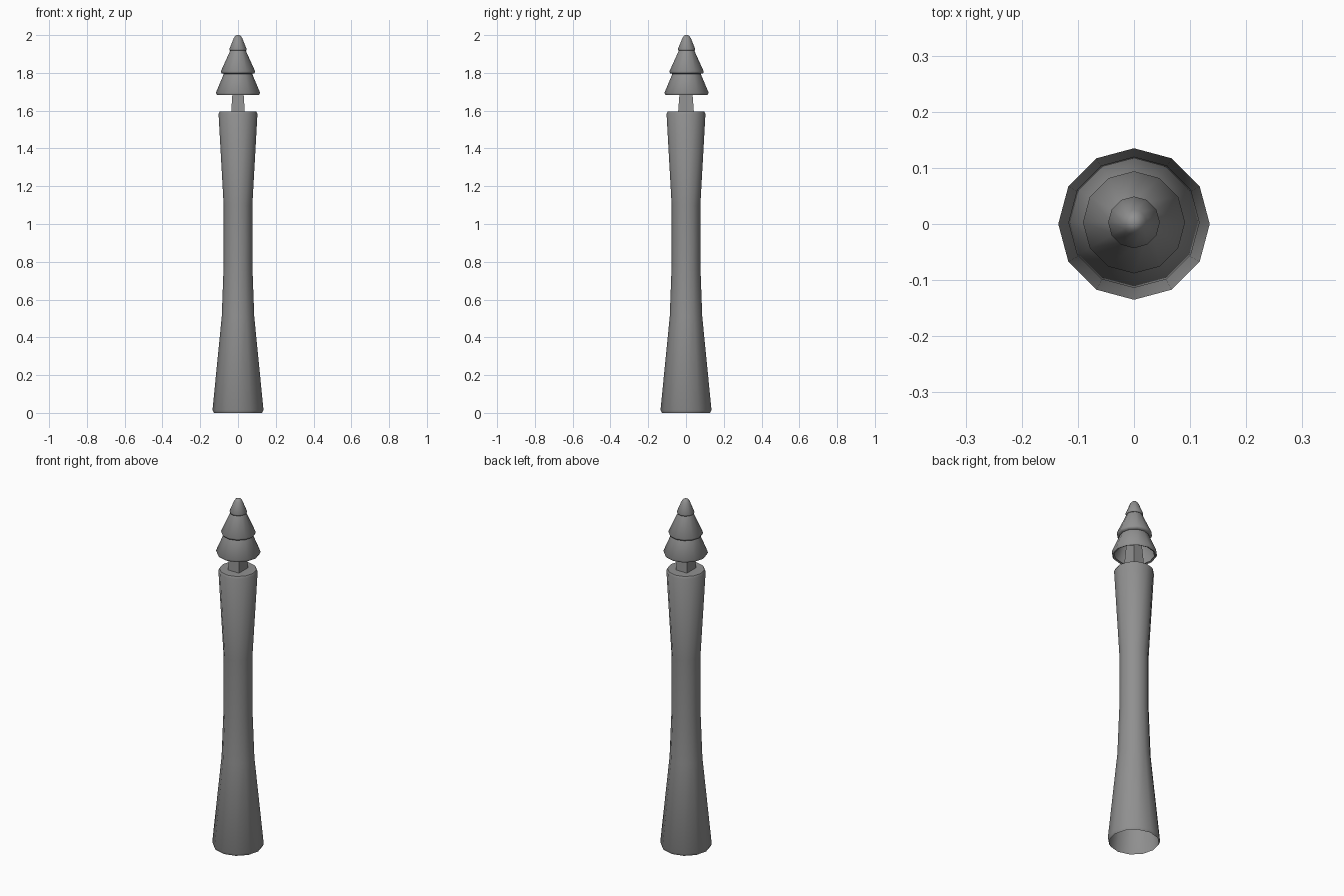
import bpy, bmesh, math

if "Cube" in bpy.data.objects:
    bpy.data.objects.remove(bpy.data.objects["Cube"])

# Dark grey finish shared by every part
iron = bpy.data.materials.new("dark_grey")
iron.diffuse_color = (0.28, 0.28, 0.28, 1)
iron.use_nodes = True
iron.node_tree.nodes["Principled BSDF"].inputs["Base Color"].default_value = iron.diffuse_color


def lathe(name, profile, sides, turn=0.0, y=0.0, sharp=35, stretch=(1, 1)):
    """Spin (radius, height) points into a smooth-shaded part, closed on top."""
    bm = bmesh.new()
    rings = []
    for r, z in profile:
        angles = [turn + math.tau * i / sides for i in range(sides)]
        rings.append([bm.verts.new((stretch[0] * r * math.cos(a),
                                    y + stretch[1] * r * math.sin(a), z))
                      for a in angles])
    for low, high in zip(rings, rings[1:]):
        for i in range(sides):
            j = (i + 1) % sides
            bm.faces.new((low[i], low[j], high[j], high[i]))
    bm.faces.new(rings[-1])
    mesh = bpy.data.meshes.new(name)
    bm.to_mesh(mesh)
    bm.free()
    mesh.materials.append(iron)
    obj = bpy.data.objects.new(name, mesh)
    bpy.context.collection.objects.link(obj)
    bpy.ops.object.select_all(action='DESELECT')
    obj.select_set(True)
    bpy.context.view_layer.objects.active = obj
    bpy.ops.object.shade_smooth_by_angle(angle=math.radians(sharp))
    return obj


# Hollow waisted post, open underneath and closed on top
lathe("post", [(0.128, 0.0), (0.135, 0.015), (0.086, 0.51), (0.076, 0.78),
               (0.076, 1.10), (0.103, 1.583), (0.097, 1.595)], 12, sharp=60)

# Four-sided tapered neck, running up inside the finial
lathe("neck", [(0.051, 1.59), (0.042, 1.69), (0.034, 1.78)], 4,
      turn=math.pi / 4, stretch=(1.0, 1.16))

# Three stacked flared tiers, hollow from below with a turned-in lip
lathe("finial", [(0.102, 1.687), (0.111, 1.683), (0.117, 1.695), (0.075, 1.795),
                 (0.087, 1.797), (0.091, 1.808), (0.041, 1.918),
                 (0.044, 1.918), (0.046, 1.926), (0.022, 1.985),
                 (0.014, 1.996), (0.006, 2.0)], 12, y=0.003, sharp=85)
